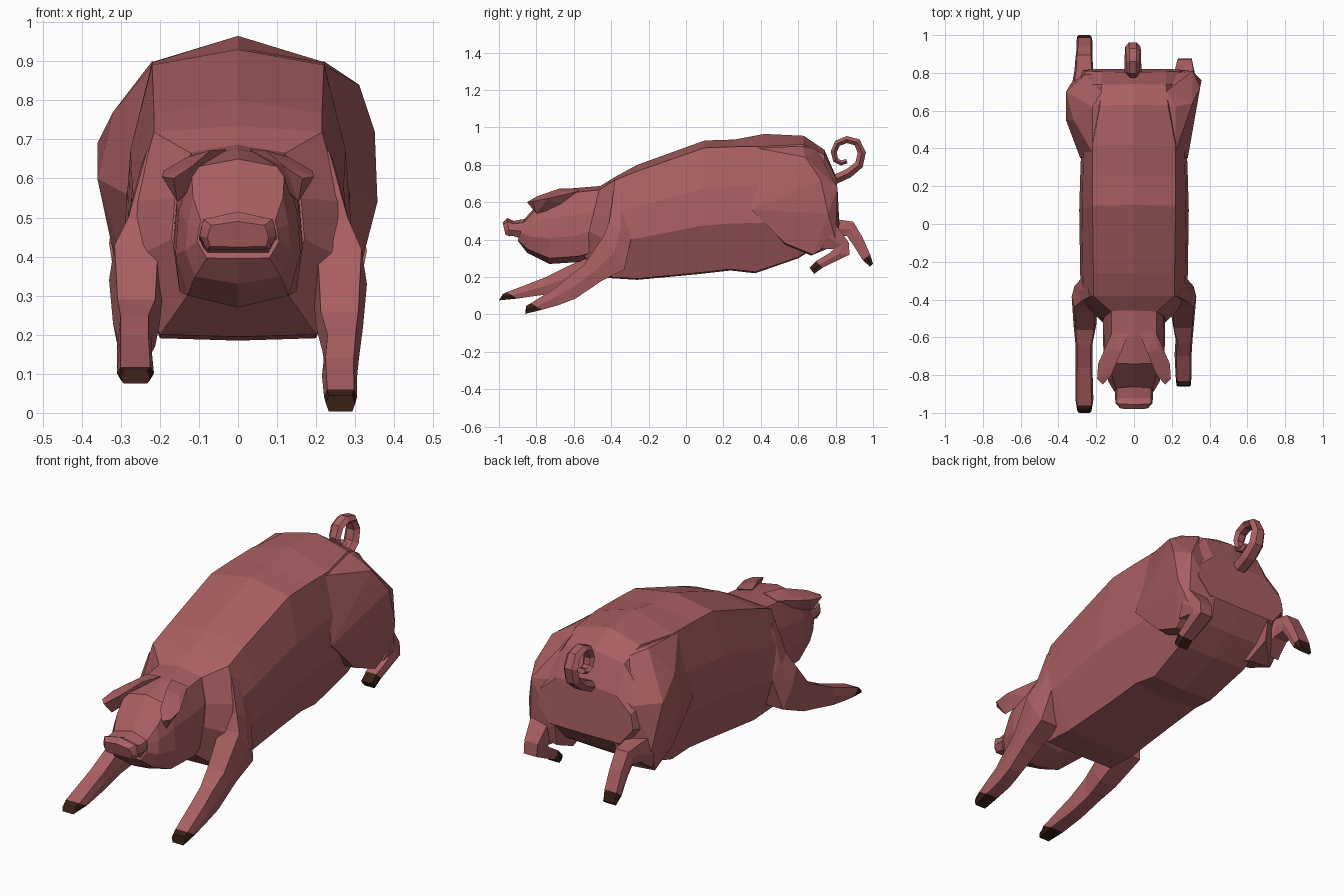
import bpy, bmesh, math
from mathutils import Vector


def material(name, colour):
    m = bpy.data.materials.new(name)
    m.diffuse_color = (*colour, 1)
    return m


SKIN = material("skin", (0.40, 0.115, 0.12))
HOOF = material("hoof", (0.04, 0.014, 0.008))


def finish(name, bm, mat):
    bmesh.ops.recalc_face_normals(bm, faces=bm.faces)
    me = bpy.data.meshes.new(name)
    bm.to_mesh(me)
    bm.free()
    me.materials.append(mat)
    ob = bpy.data.objects.new(name, me)
    bpy.context.collection.objects.link(ob)
    return ob


def loft(name, rings, mat=SKIN):
    bm = bmesh.new()
    loops = [[bm.verts.new(p) for p in r] for r in rings]
    n = len(loops[0])
    for a, b in zip(loops, loops[1:]):
        for i in range(n):
            j = (i + 1) % n
            bm.faces.new((a[i], a[j], b[j], b[i]))
    bm.faces.new(loops[0])
    bm.faces.new(loops[-1])
    return finish(name, bm, mat)


def hull(name, points, mat=SKIN):
    bm = bmesh.new()
    for p in points:
        bm.verts.new(p)
    res = bmesh.ops.convex_hull(bm, input=bm.verts)
    spare = {g for g in res["geom_interior"] + res["geom_unused"]
             if isinstance(g, bmesh.types.BMVert)}
    bmesh.ops.delete(bm, geom=list(spare), context='VERTS')
    bmesh.ops.dissolve_limit(bm, angle_limit=math.radians(4), verts=bm.verts, edges=bm.edges)
    return finish(name, bm, mat)


def barrel(yt, zt, yb, zb, wt, wm, wb, drop=.055, rise=.99):
    # symmetric ten-sided cross-section between a top and a bottom point
    half = [(0, 0), (wt, drop), (wm * .95, .36), (wm, .64), (wb, rise), (0, 1)]
    pts = [(x, yt + (yb - yt) * t, zt + (zb - zt) * t) for x, t in half]
    return pts + [(-x, y, z) for x, y, z in pts[-2:0:-1]]


def limb(yf, zf, yb, zb, x0, x1):
    # six-sided section from front edge to back edge
    ym, zm, d = (yf + yb) / 2, (zf + zb) / 2, (x1 - x0) * .1
    return [(x0 + d, yf, zf), (x1 - d, yf, zf), (x1, ym, zm),
            (x1 - d, yb, zb), (x0 + d, yb, zb), (x0, ym, zm)]


def leg(name, side, rows):
    rings = [[(side * x, y, z) for x, y, z in limb(*r)] for r in rows]
    loft(name, rings[:-1])
    loft(name + "_hoof", rings[-2:], HOOF)


# Trunk
loft("body", [barrel(*r) for r in (
    (-.46, .685, -.55, .31, .12, .17, .12),
    (-.38, .735, -.42, .195, .215, .28, .20, .03),
    (-.26, .80, -.26, .185, .215, .285, .20),
    (.10, .93, .06, .215, .22, .29, .19),
    (.26, .935, .24, .235, .22, .285, .19),
    (.42, .965, .37, .22, .22, .28, .18, .09),
    (.63, .955, .60, .30, .18, .30, .20, .07),
    (.74, .88, .73, .38, .17, .30, .20),
    (.805, .73, .82, .48, .17, .27, .20))])

# Head and snout
loft("head", [barrel(*r) for r in (
    (-.42, .69, -.46, .34, .12, .165, .14),
    (-.60, .675, -.57, .28, .12, .165, .15, .06, .92),
    (-.74, .65, -.73, .27, .12, .16, .13, .06, .92),
    (-.81, .57, -.85, .33, .115, .135, .11, .08, .92),
    (-.86, .515, -.90, .395, .095, .105, .08, .2))])
loft("snout", [barrel(*r) for r in (
    (-.84, .515, -.88, .405, .09, .10, .08, .2),
    (-.92, .50, -.925, .42, .09, .10, .075, .2),
    (-.955, .515, -.945, .418, .088, .098, .08, .2),
    (-.98, .49, -.965, .425, .068, .078, .072, .15))])

# Ears
for s, side in ((1, "right"), (-1, "left")):
    hull("ear_" + side, [(s * x, y, z) for x, y, z in (
        (.03, -.58, .675), (.115, -.57, .66), (.07, -.68, .672), (.13, -.66, .655),
        (.19, -.74, .62), (.195, -.82, .605), (.165, -.85, .60), (.12, -.80, .63),
        (.155, -.80, .54), (.11, -.64, .58))])

# Haunches
inner = [(.38, .89), (.35, .56), (.53, .37), (.67, .315), (.80, .37),
         (.82, .48), (.79, .70), (.70, .88), (.64, .90)]
core = [(.17, y, z) for y, z in inner]
rim = [(.22, .38, .89), (.285, .35, .56), (.29, .53, .38), (.30, .68, .32), (.22, .62, .90)]
hull("haunch_right", core + rim + [
    (.31, .64, .84), (.35, .72, .72), (.357, .76, .54), (.32, .80, .40), (.31, .81, .68)])
hull("haunch_left", [(-x, y, z) for x, y, z in core + rim + [
    (.32, .55, .77), (.36, .70, .69), (.36, .55, .60), (.33, .75, .46), (.26, .79, .68)]])

# Front legs, starting inside the shoulder
shoulder = [(-.385, .67, -.31, .62, .13, .245), (-.41, .50, -.29, .42, .18, .292)]
leg("front_leg_right", 1, shoulder + [
    (-.44, .42, -.33, .24, .19, .33),
    (-.55, .26, -.45, .18, .20, .32), (-.63, .20, -.59, .085, .22, .31),
    (-.70, .14, -.68, .05, .215, .305), (-.83, .06, -.77, .025, .22, .305),
    (-.855, .045, -.86, .003, .225, .30)])
leg("front_leg_left", -1, shoulder + [
    (-.44, .43, -.33, .25, .19, .33),
    (-.56, .29, -.51, .17, .20, .32), (-.65, .25, -.62, .14, .22, .31),
    (-.76, .195, -.76, .105, .22, .31), (-.96, .118, -.90, .085, .215, .31),
    (-.98, .108, -1.0, .075, .225, .30)])

# Hind legs
leg("hind_leg_right", 1, (
    (.72, .35, .80, .48, .20, .33), (.79, .35, .87, .385, .22, .315),
    (.77, .33, .875, .32, .225, .315), (.695, .285, .73, .25, .23, .305),
    (.66, .25, .685, .217, .23, .30)))
leg("hind_leg_left", -1, (
    (.74, .52, .72, .35, .20, .33), (.83, .505, .80, .41, .215, .315),
    (.895, .495, .86, .42, .22, .31), (.945, .41, .895, .37, .22, .305),
    (.985, .32, .945, .29, .22, .305), (1.0, .27, .985, .255, .225, .30)))

# Curly tail
path = [(.77, .71), (.87, .755), (.925, .80), (.94, .865), (.915, .92), (.86, .935),
        (.81, .915), (.79, .87), (.80, .825), (.83, .81), (.86, .82)]
P = [Vector(p) for p in path]
rings = []
for i, p in enumerate(P):
    t = (P[min(i + 1, len(P) - 1)] - P[max(i - 1, 0)]).normalized()
    w, h = .046 - .002 * i, .030 - .0016 * i
    rings.append([(-.006 + w * math.cos(a), p.x - t.y * h * math.sin(a), p.y + t.x * h * math.sin(a))
                  for a in (k * math.pi / 3 for k in range(6))])
loft("tail", rings)
